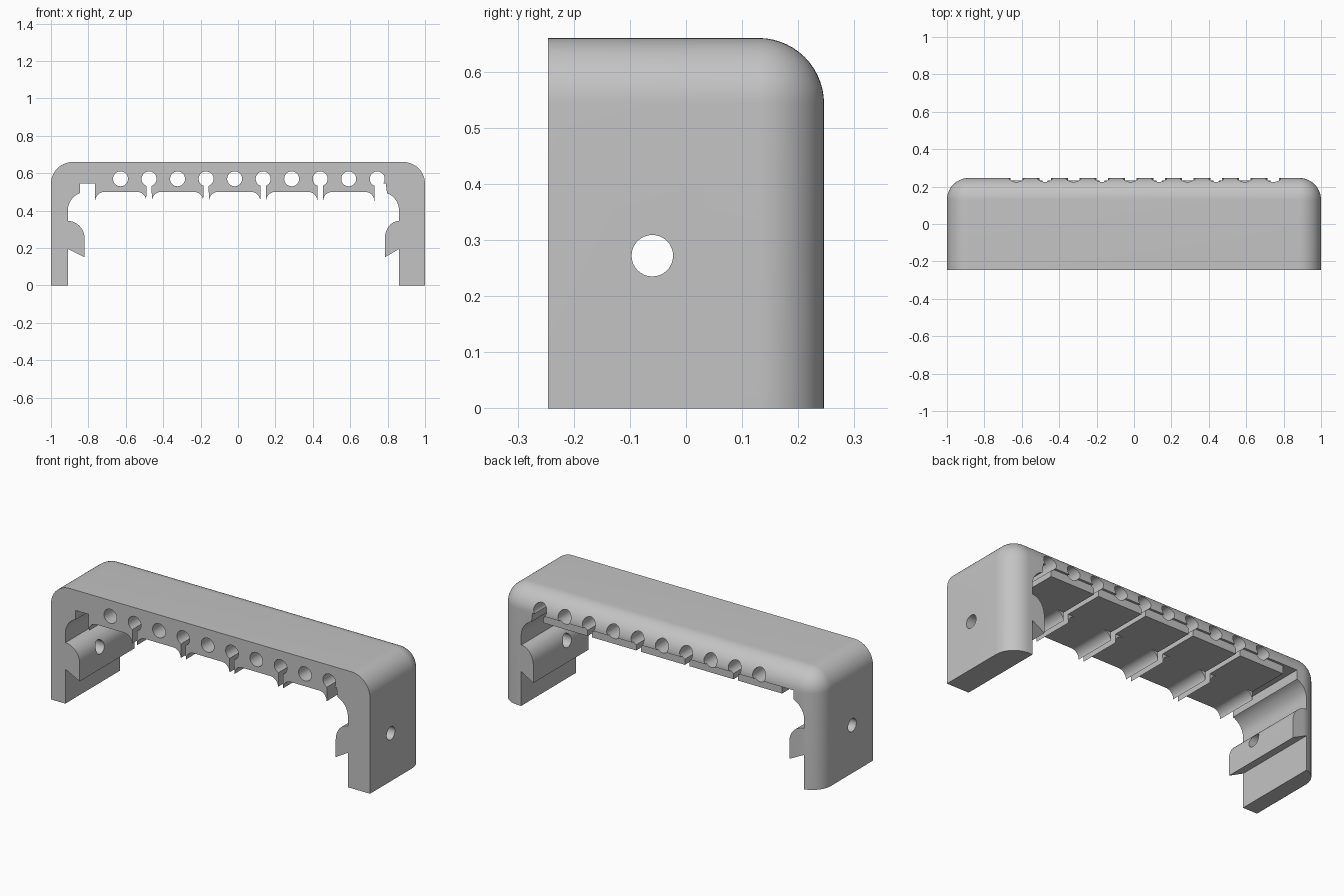
import bpy, bmesh
from math import sin, cos, pi, radians

cube = bpy.data.objects.get("Cube")
if cube:
    bpy.data.objects.remove(cube, do_unlink=True)

DEPTH, HEIGHT, ROUND = 0.246, 0.66, 0.117   # half depth, height, corner radius
CEILING, LEDGE = 0.50, 0.545
HOLE_Z, HOLE_R = 0.57, 0.04
HOLES = [-0.628 + 0.1525 * i for i in range(10)]
SLOT = 0.014                                # half width of a slot

grey = bpy.data.materials.new("plain_grey")
grey.use_nodes = True
grey.diffuse_color = (0.55, 0.55, 0.55, 1)
grey.node_tree.nodes["Principled BSDF"].inputs["Base Color"].default_value = (0.55, 0.55, 0.55, 1)


def arc(cx, cz, r, a0, a1, n=12):
    angles = [radians(a0 + (a1 - a0) * i / n) for i in range(n + 1)]
    return [(cx + r * cos(a), cz + r * sin(a)) for a in angles]


def prisms(name, profiles, start, end, axis="y"):
    """Closed profiles extruded along y (points x, z) or x (points y, z)."""
    bm = bmesh.new()
    for pts in profiles:
        place = (lambda p: (p[0], start, p[1])) if axis == "y" else (lambda p: (start, p[0], p[1]))
        face = bm.faces.new([bm.verts.new(place(p)) for p in pts])
        moved = bmesh.ops.extrude_face_region(bm, geom=[face])["geom"]
        shift = (0, end - start, 0) if axis == "y" else (end - start, 0, 0)
        bmesh.ops.translate(bm, vec=shift, verts=[g for g in moved if isinstance(g, bmesh.types.BMVert)])
    bmesh.ops.recalc_face_normals(bm, faces=bm.faces)
    return finish(name, bm)


def finish(name, bm):
    mesh = bpy.data.meshes.new(name)
    bm.to_mesh(mesh)
    bm.free()
    mesh.materials.append(grey)
    obj = bpy.data.objects.new(name, mesh)
    bpy.context.collection.objects.link(obj)
    return obj


def rect(a0, a1, z0, z1):
    return [(a0, z0), (a1, z0), (a1, z1), (a0, z1)]


def activate(obj):
    bpy.ops.object.select_all(action="DESELECT")
    obj.select_set(True)
    bpy.context.view_layer.objects.active = obj


def cut(obj, cutter):
    cutter.hide_render = True
    mod = obj.modifiers.new("cut", "BOOLEAN")
    mod.operation, mod.solver, mod.object = "DIFFERENCE", "EXACT", cutter
    activate(obj)
    bpy.ops.object.modifier_apply(modifier=mod.name)
    bpy.data.objects.remove(cutter, do_unlink=True)


# Body block, rounded on the top sides and the back
bm = bmesh.new()
bmesh.ops.create_cube(bm, size=1)
for v in bm.verts:
    v.co = (v.co.x * 2, v.co.y * 2 * DEPTH, (v.co.z + 0.5) * HEIGHT)


def is_rounded(e):
    a, b = (v.co for v in e.verts)
    top = min(a.z, b.z) > HEIGHT - 0.01
    back = min(a.y, b.y) > 0
    side = abs(a.x - b.x) < 0.01
    return (top and back) or (top and side) or (back and side)


bmesh.ops.bevel(bm, geom=[e for e in bm.edges if is_rounded(e)], offset=ROUND,
                segments=14, profile=0.5, affect="EDGES")
body = finish("bracket_body", bm)


# Opening between the legs, with hooks, hollow shoulders and end notches
def leg_side(s, wall, hook, notch):
    w = wall - hook
    pts = [(wall, -0.1), (wall, 0.195), (hook, 0.15), (hook, 0.25)]
    pts += [(wall - w * cos(t), 0.25 + 0.095 * sin(t))
            for t in (pi / 2 * i / 12 for i in range(1, 13))]
    pts += [p for p in arc(wall - 0.1, 0.40, 0.1, 0, 69)]
    pts += [(notch, LEDGE)]
    return [(s * x, z) for x, z in pts]


NOTCH_L, NOTCH_R = -0.765, HOLES[-1] - SLOT
opening = leg_side(-1, 0.91, 0.82, 0.845)
opening += [(NOTCH_L, LEDGE), (NOTCH_L, CEILING), (NOTCH_R, CEILING), (NOTCH_R, LEDGE)]
opening += leg_side(1, 0.861, 0.785, 0.79)[::-1]
cut(body, prisms("opening_cutter", [opening], -0.4, 0.4))

# Step along the lower back edge of the ceiling
cut(body, prisms("step_cutter", [rect(-0.80, 0.76, 0.45, LEDGE)], 0.233, 0.4))

# Cable holes and the slots that open every second one
cut(body, prisms("hole_cutter", [arc(x, HOLE_Z, HOLE_R, 0, 348.75, 31) for x in HOLES], -0.4, 0.4))
slotted = HOLES[1::2]
cut(body, prisms("slot_cutter", [rect(x - SLOT, x + SLOT, 0.4, HOLE_Z) for x in slotted[:-1]], -0.4, 0.4))

# Screw hole through both legs
cut(body, prisms("screw_cutter", [arc(-0.06, 0.272, 0.037, 0, 348.75, 31)], -1.2, 1.2, "x"))


# Flared lips beside the slots, on the front half
def lip(edge, s):
    return [(edge, CEILING)] + [(edge + s * (0.05 - x), z) for x, z in arc(0, 0.452, 0.048, 0, 90)]


lips = [lip(NOTCH_L, 1), lip(NOTCH_R, -1)]
for x in slotted[:-1]:
    lips += [lip(x - SLOT, -1), lip(x + SLOT, 1)]
slot_lips = prisms("slot_lips", lips, -DEPTH, 0.0)

for obj in (body, slot_lips):
    activate(obj)
    bpy.ops.object.shade_smooth_by_angle(angle=radians(30))
